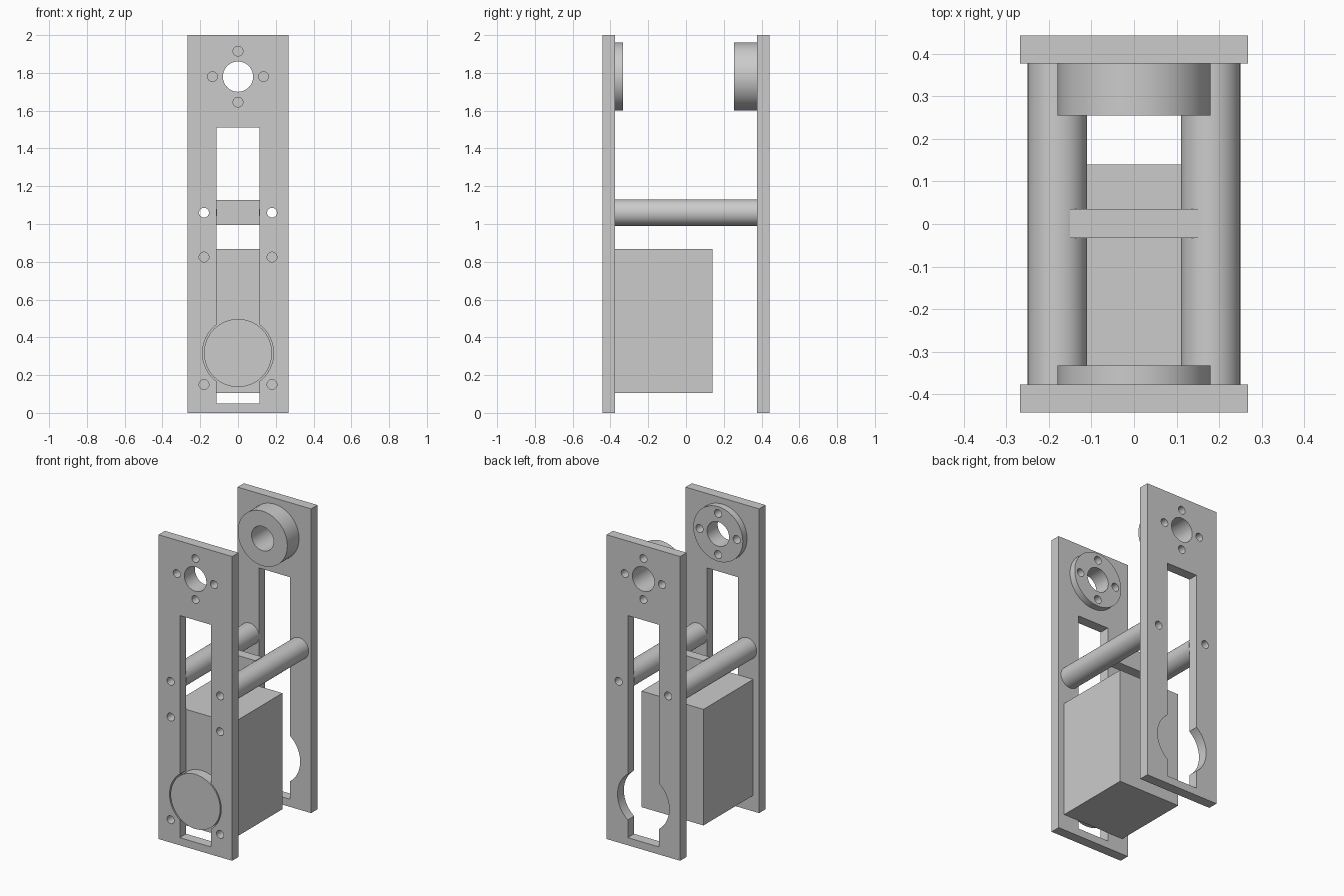
import bpy
import math

if "Cube" in bpy.data.objects:
    bpy.data.objects.remove(bpy.data.objects["Cube"])

grey = bpy.data.materials.new("plain grey")
grey.use_nodes = True
grey.diffuse_color = (0.6, 0.6, 0.6, 1)
grey.node_tree.nodes["Principled BSDF"].inputs["Base Color"].default_value = grey.diffuse_color

PLATE_OUT, PLATE_IN = 0.443, 0.377   # outer and inner faces of the two plates
HUB_Z, ROD_X, ROD_Z, DIAL_Z = 1.78, 0.18, 1.06, 0.317
SCREW = 0.026


def box(name, x, y0, y1, z0, z1):
    """Box centred on x = 0 with half width x."""
    bpy.ops.mesh.primitive_cube_add(size=1, location=(0, (y0 + y1) / 2, (z0 + z1) / 2))
    ob = bpy.context.object
    ob.name = name
    ob.scale = (2 * x, y1 - y0, z1 - z0)
    bpy.ops.object.transform_apply(location=False, rotation=False, scale=True)
    ob.data.materials.append(grey)
    return ob


def rod(name, x, z, radius, y0, y1, sides=64):
    """Cylinder running along y."""
    bpy.ops.mesh.primitive_cylinder_add(vertices=sides, radius=radius, depth=y1 - y0,
                                        location=(x, (y0 + y1) / 2, z),
                                        rotation=(math.pi / 2, 0, 0))
    ob = bpy.context.object
    ob.name = name
    ob.data.materials.append(grey)
    return ob


def cut(target, *cutters):
    """Subtract each cutter from the target, then delete it."""
    for cutter in cutters:
        cutter.hide_render = True
        mod = target.modifiers.new("cut", "BOOLEAN")
        mod.operation = "DIFFERENCE"
        mod.solver = "EXACT"
        mod.object = cutter
        bpy.context.view_layer.objects.active = target
        bpy.ops.object.modifier_apply(modifier=mod.name)
        bpy.data.objects.remove(cutter)


def hole(x, z, radius, y0=-1, y1=1):
    return rod("cutter", x, z, radius, y0, y1, 64 if radius > 0.05 else 24)


def hub_screws(y0, y1):
    d = 0.135
    return [hole(x, HUB_Z + z, SCREW, y0, y1) for x, z in ((d, 0), (-d, 0), (0, d), (0, -d))]


# Upright plates with slot, dial opening, hub bore and screw holes
parts = []
for name, y0, y1 in (("front_plate", -PLATE_OUT, -PLATE_IN), ("back_plate", PLATE_IN, PLATE_OUT)):
    plate = box(name, 0.268, y0, y1, 0, 2)
    cut(plate, box("cutter", 0.113, -1, 1, 0.05, 1.51),
        hole(0, DIAL_Z, 0.188), hole(0, HUB_Z, 0.08), *hub_screws(-1, 1))
    heights = (ROD_Z, 0.825, 0.15) if y0 < 0 else (ROD_Z,)
    cut(plate, *[hole(s * ROD_X, z, SCREW) for z in heights for s in (-1, 1)])
    parts.append(plate)

# Hub rings: thin one in front, thick one with blind screw holes behind
front_hub = rod("front_hub", 0, HUB_Z, 0.18, -PLATE_IN, -0.333)
cut(front_hub, hole(0, HUB_Z, 0.08), *hub_screws(-1, 0))
back_hub = rod("back_hub", 0, HUB_Z, 0.18, 0.255, PLATE_IN)
cut(back_hub, hole(0, HUB_Z, 0.08), *hub_screws(0.3, 1))
parts += [front_hub, back_hub]

# Hollow spacer rods joined by a cross bar
for side, s in (("left", 1), ("right", -1)):
    spacer = rod(side + "_spacer_rod", s * ROD_X, ROD_Z, 0.07, -PLATE_IN, PLATE_IN)
    cut(spacer, hole(s * ROD_X, ROD_Z, SCREW))
    parts.append(spacer)
parts.append(box("cross_bar", 0.15, -0.033, 0.035, 0.995, 1.127))

# Motor block and the round dial set into the front plate
parts.append(box("motor_block", 0.225, -PLATE_IN, 0.14, 0.105, 0.868))
parts.append(rod("dial", 0, DIAL_Z, 0.18, -PLATE_OUT, -PLATE_IN))

# Smooth round walls, crisp edges
bpy.ops.object.select_all(action="DESELECT")
for ob in parts:
    ob.select_set(True)
bpy.context.view_layer.objects.active = parts[0]
bpy.ops.object.shade_smooth_by_angle(angle=math.radians(30))
